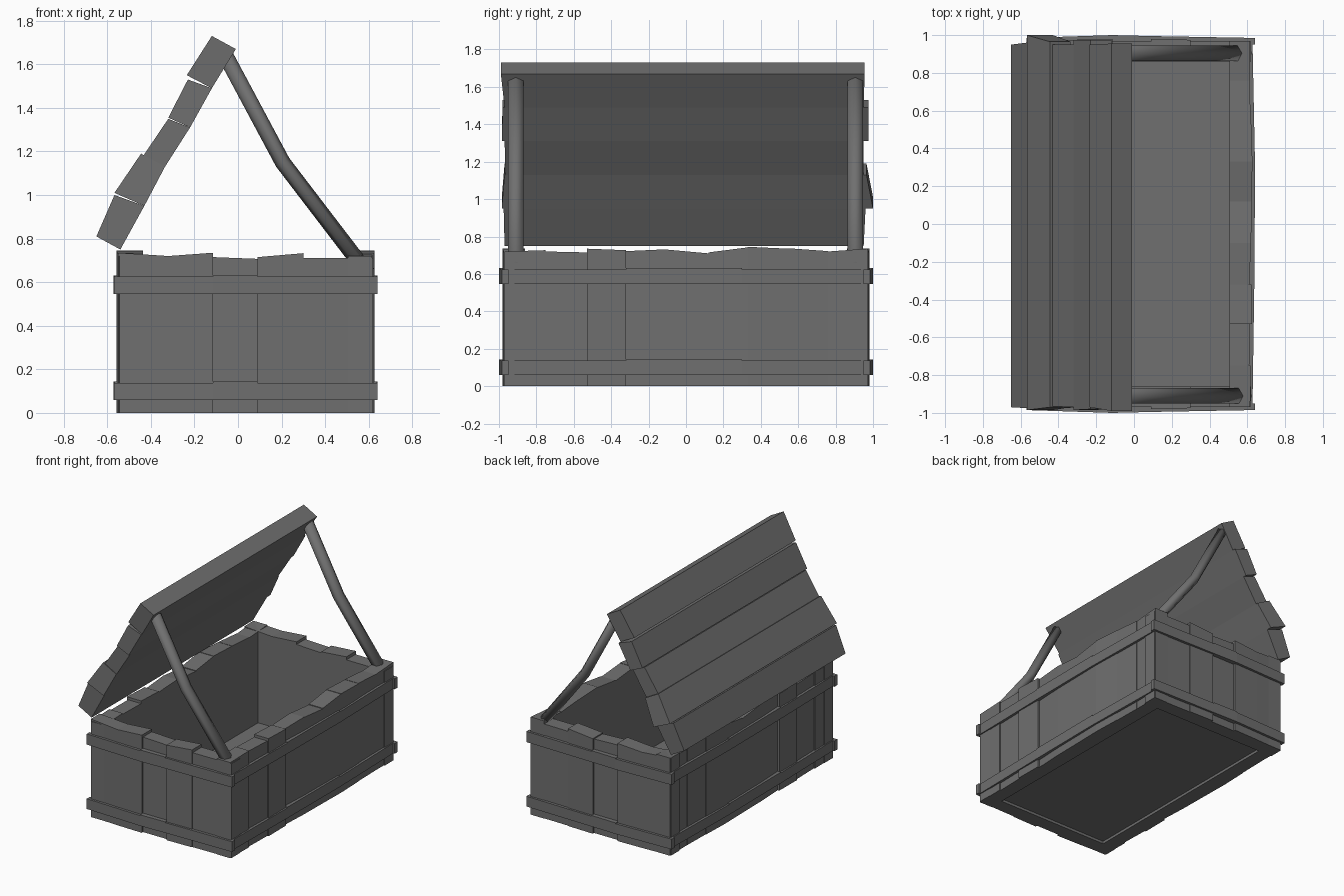
import bpy, bmesh
from mathutils import Vector

if "Cube" in bpy.data.objects:
    bpy.data.objects.remove(bpy.data.objects["Cube"])

wood = bpy.data.materials.new("dark grey wood")
wood.diffuse_color = (0.16, 0.16, 0.16, 1)
wood.use_nodes = True
wood.node_tree.nodes["Principled BSDF"].inputs["Base Color"].default_value = wood.diffuse_color


def finish(name, bm, smooth=False):
    bmesh.ops.recalc_face_normals(bm, faces=bm.faces)
    me = bpy.data.meshes.new(name)
    bm.to_mesh(me)
    bm.free()
    me.materials.append(wood)
    for p in me.polygons:
        p.use_smooth = smooth
    ob = bpy.data.objects.new(name, me)
    bpy.context.collection.objects.link(ob)
    return ob


def hexa(bm, a, b):
    """Solid between two matching four-point end loops."""
    va = [bm.verts.new(p) for p in a]
    vb = [bm.verts.new(p) for p in b]
    bm.faces.new(va)
    bm.faces.new(vb[::-1])
    for i in range(4):
        j = (i + 1) % 4
        bm.faces.new((va[i], vb[i], vb[j], va[j]))


CX = 0.035   # box centre in x


def place(side, t, d, z):
    """Point at t along a wall, d outwards from the box centre."""
    return {"front": (t, -d, z), "back": (t, d, z),
            "right": (CX + d, t, z), "left": (CX - d, t, z)}[side]


def wall(side, inner, planks):
    """planks: (start, end, outer start, outer end, top start, top end)"""
    bm = bmesh.new()
    for t0, t1, o0, o1, h0, h1 in planks:
        ends = [[place(side, t, d, z) for d, z in ((inner, 0), (o, 0), (o, h), (inner, h))]
                for t, o, h in ((t0, o0, h0), (t1, o1, h1))]
        hexa(bm, *ends)
    finish(side + "_wall_planks", bm)


# plank walls with uneven tops
short = [(-0.55, -0.32, .965, .975, .735, .72), (-0.32, -0.115, .975, .98, .72, .735),
         (-0.115, 0.09, .965, .965, .715, .707), (0.09, 0.30, .98, .975, .715, .733),
         (0.30, 0.62, .97, .965, .71, .71)]
long = [(-0.97, -0.75, .58, .583, .72, .727), (-0.75, -0.53, .575, .58, .72, .715),
        (-0.53, -0.32, .59, .588, .735, .727), (-0.32, -0.10, .575, .585, .722, .732),
        (-0.10, 0.12, .585, .588, .73, .71), (0.12, 0.33, .588, .592, .715, .742),
        (0.33, 0.55, .592, .585, .745, .735), (0.55, 0.76, .582, .578, .737, .722),
        (0.76, 0.97, .577, .58, .72, .735)]
wall("front", 0.86, short)
wall("back", 0.86, short)
wall("right", 0.47, long)
wall("left", 0.47, long)

# floor
bm = bmesh.new()
hexa(bm, [(-0.45, -0.88, 0.02), (0.52, -0.88, 0.02), (0.52, 0.88, 0.02), (-0.45, 0.88, 0.02)],
     [(-0.45, -0.88, 0.04), (0.52, -0.88, 0.04), (0.52, 0.88, 0.04), (-0.45, 0.88, 0.04)])
finish("floor", bm)

# two bands around the box, slightly bowed
for name, zb, zt in (("lower_band", 0.06, 0.137), ("upper_band", 0.545, 0.625)):
    bm = bmesh.new()
    for side, pts, inner in (("front", [(-0.57, .985), (-0.115, 1.0), (0.09, .995), (0.64, .985)], 0.95),
                             ("back", [(-0.57, .985), (-0.115, 1.0), (0.09, .995), (0.64, .985)], 0.95),
                             ("right", [(-0.985, .592), (-0.32, .602), (0.3, .606), (0.985, .592)], 0.56),
                             ("left", [(-0.985, .592), (-0.32, .602), (0.3, .606), (0.985, .592)], 0.56)):
        for k in range(3):
            lift = 0.006 if k == 1 else 0
            hexa(bm, *[[place(side, t, d, z) for d, z in
                        ((inner, zb), (o, zb), (o, zt + lift), (inner, zt + lift))]
                       for t, o in pts[k:k + 2]])
    finish(name, bm)

# open lid: five sloping planks (outer low, outer high, inner low, inner high, y range low and high)
lid = [((-.65, .81), (-.567, 1.0), (-.54, .75), (-.43, .95), (-.97, .95), (-.975, .96)),
       ((-.567, 1.01), (-.445, 1.19), (-.43, .95), (-.335, 1.13), (-.985, 1.0), (-.97, .965)),
       ((-.435, 1.18), (-.32, 1.35), (-.335, 1.13), (-.22, 1.31), (-.965, .95), (-.97, .95)),
       ((-.32, 1.355), (-.23, 1.53), (-.22, 1.31), (-.12, 1.49), (-.985, .975), (-.98, .975)),
       ((-.235, 1.55), (-.12, 1.73), (-.12, 1.49), (-.01, 1.67), (-.97, .95), (-.99, .955))]
bm = bmesh.new()
for ol, oh, il, ih, yl, yh in lid:
    hexa(bm, *[[(ol[0], yl[e], ol[1]), (oh[0], yh[e], oh[1]),
                (ih[0], yh[e], ih[1]), (il[0], yl[e], il[1])] for e in (0, 1)])
finish("lid_planks", bm)

# two bent six-sided props holding the lid
path = [Vector(p) for p in ((0.595, 0, 0.64), (0.205, 0, 1.15), (-0.06, 0, 1.645))]
for name, y in (("front_prop", -0.91), ("back_prop", 0.905)):
    bm = bmesh.new()
    rings = []
    for i, p in enumerate(path):
        d = (path[min(i + 1, 2)] - path[max(i - 1, 0)]).normalized()
        n = Vector((d.z, 0, -d.x))
        ring = []
        for u, v in ((1, 0), (.5, .87), (-.5, .87), (-1, 0), (-.5, -.87), (.5, -.87)):
            q = p + n * u * 0.036 + Vector((0, y + v * 0.047, 0))
            ring.append(bm.verts.new(q))
        rings.append(ring)
    for a, b in zip(rings, rings[1:]):
        for i in range(6):
            j = (i + 1) % 6
            bm.faces.new((a[i], a[j], b[j], b[i]))
    bm.faces.new(rings[0])
    bm.faces.new(rings[-1])
    finish(name, bm, smooth=True)
